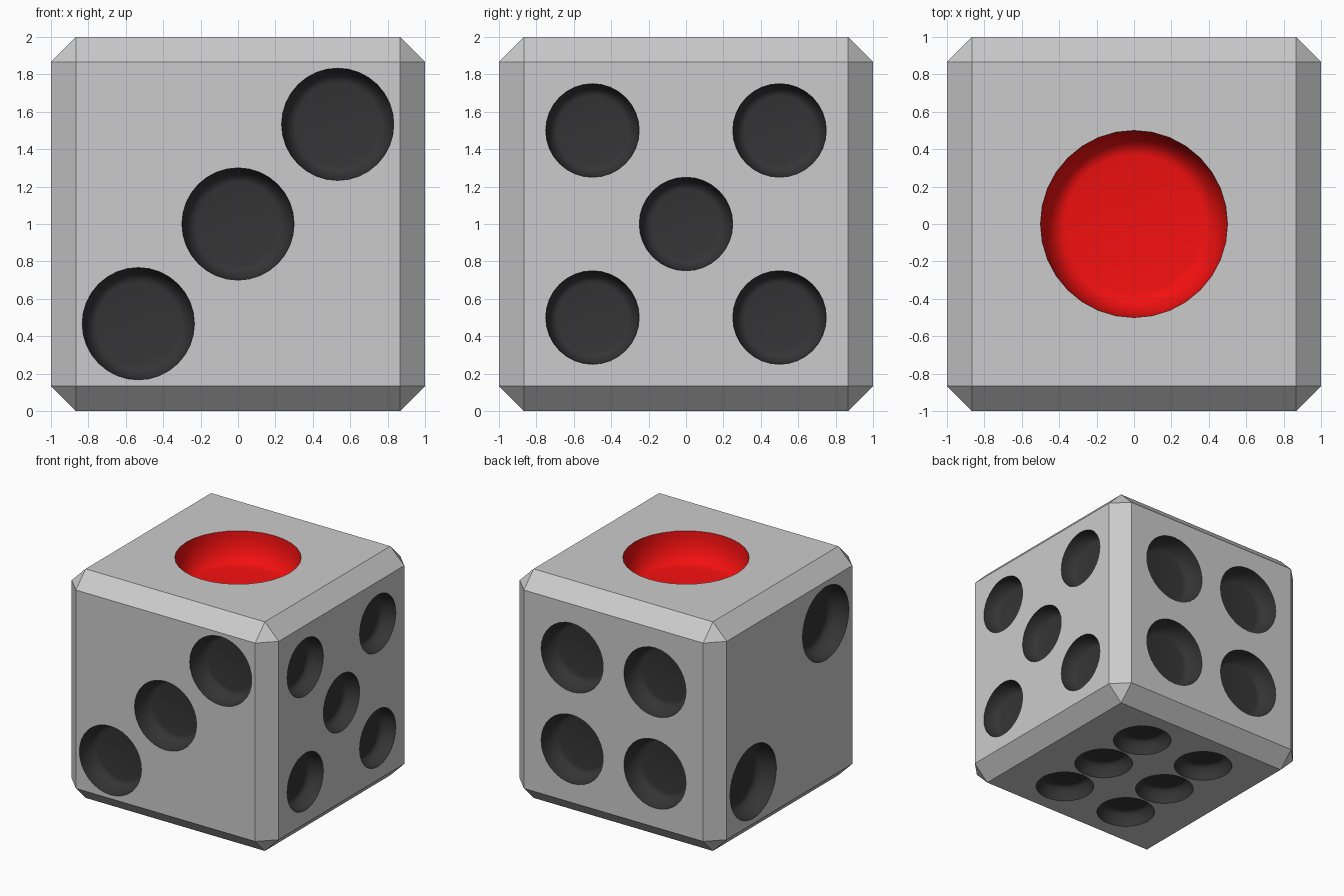
import bpy, bmesh
from math import cos, sin, pi
from mathutils import Vector

if "Cube" in bpy.data.objects:
    bpy.data.objects.remove(bpy.data.objects["Cube"])

CHAMFER = 0.134
SIDES = 32
STEPS = 8


def material(name, color):
    m = bpy.data.materials.new(name)
    m.diffuse_color = color
    m.use_nodes = True
    m.node_tree.nodes["Principled BSDF"].inputs["Base Color"].default_value = m.diffuse_color
    return m


def new_object(name, bm, mats):
    mesh = bpy.data.meshes.new(name)
    bm.to_mesh(mesh)
    bm.free()
    for m in mats:
        mesh.materials.append(m)
    obj = bpy.data.objects.new(name, mesh)
    bpy.context.collection.objects.link(obj)
    return obj


def add_pip(bm, center, normal, r, slot):
    """Round-walled, flat-bottomed plug pointing into a face."""
    n = Vector(normal)
    u = n.orthogonal().normalized()
    v = n.cross(u)
    floor, depth = 0.74 * r, 0.5 * r
    profile = [(r, 0.05)]
    for i in range(STEPS + 1):
        t = i / STEPS * pi / 2
        profile.append((floor + (r - floor) * cos(t), -depth * sin(t)))
    rings = []
    for rad, h in profile:
        rings.append([bm.verts.new(Vector(center) + n * h
                                   + (u * cos(a) + v * sin(a)) * rad)
                      for a in (2 * pi * k / SIDES for k in range(SIDES))])
    faces = [bm.faces.new(rings[0]), bm.faces.new(rings[-1])]
    for a, b in zip(rings, rings[1:]):
        for k in range(SIDES):
            j = (k + 1) % SIDES
            faces.append(bm.faces.new((a[k], a[j], b[j], b[k])))
    for f in faces:
        f.smooth = True
        f.material_index = slot


# materials: slot 0 stays the default grey
mats = [None,
        material("dark_pip", (0.035, 0.035, 0.035, 1)),
        material("red_pip", (0.9, 0.005, 0.005, 1))]

# chamfered cube
bm = bmesh.new()
bmesh.ops.create_cube(bm, size=2)
bmesh.ops.translate(bm, verts=bm.verts, vec=(0, 0, 1))
bmesh.ops.bevel(bm, geom=bm.edges[:], offset=CHAMFER, segments=1,
                affect='EDGES', profile=0.5)
die = new_object("die_body", bm, mats)

# pip layout: face normal, radius, slot, centres relative to the cube centre
corners = [(a, b) for a in (-1, 1) for b in (-1, 1)]
layout = [
    ((0, 0, 1), 0.5, 2, [(0, 0, 1)]),
    ((0, -1, 0), 0.3, 1, [(s * 0.533, -1, s * 0.533) for s in (-1, 0, 1)]),
    ((1, 0, 0), 0.25, 1, [(1, 0, 0)] + [(1, a * 0.5, b * 0.5) for a, b in corners]),
    ((0, 1, 0), 0.3, 1, [(a * 0.4, 1, b * 0.4) for a, b in corners]),
    ((-1, 0, 0), 0.32, 1, [(-1, -s * 0.5, s * 0.5) for s in (-1, 1)]),
    ((0, 0, -1), 0.24, 1, [(x, y, -1) for x in (-0.33, 0.33) for y in (-0.5, 0, 0.5)]),
]
bm = bmesh.new()
for normal, r, slot, centers in layout:
    for c in centers:
        add_pip(bm, Vector(c) + Vector((0, 0, 1)), normal, r, slot)
bmesh.ops.recalc_face_normals(bm, faces=bm.faces[:])
cutter = new_object("pip_cutter", bm, mats)
cutter.hide_render = True

# carve the pips
mod = die.modifiers.new("pips", 'BOOLEAN')
mod.operation = 'DIFFERENCE'
mod.solver = 'EXACT'
mod.object = cutter
bpy.context.view_layer.objects.active = die
die.select_set(True)
bpy.ops.object.modifier_apply(modifier=mod.name)
bpy.data.objects.remove(cutter)
bpy.ops.object.shade_smooth_by_angle(angle=pi / 6)
